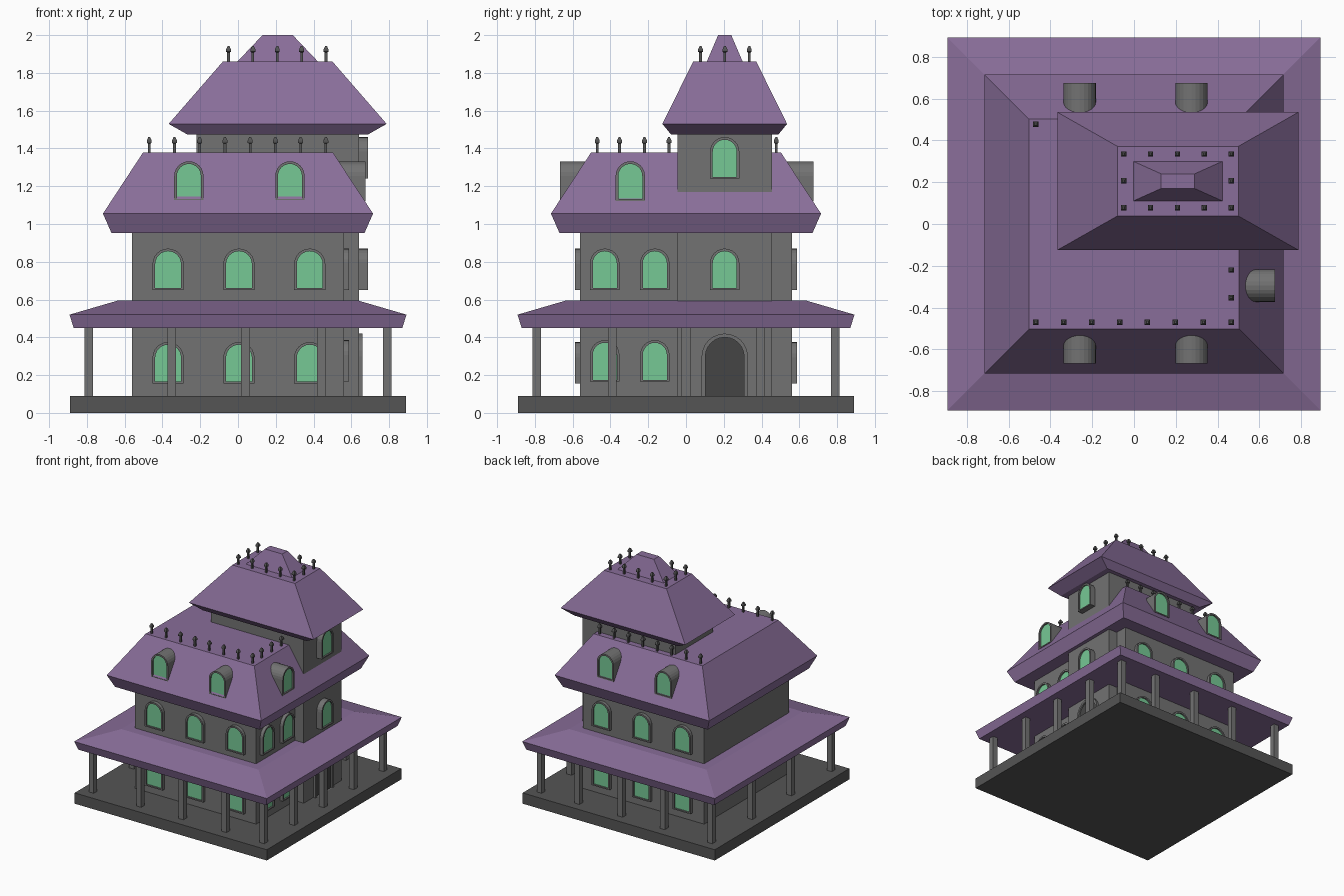
import bpy, bmesh
from math import pi, sin, cos

if "Cube" in bpy.data.objects:
    bpy.data.objects.remove(bpy.data.objects["Cube"])


def material(name, rgb):
    m = bpy.data.materials.new(name)
    m.diffuse_color = (*rgb, 1)
    m.use_nodes = True
    m.node_tree.nodes["Principled BSDF"].inputs["Base Color"].default_value = m.diffuse_color
    return m


PURPLE = material("roof_purple", (0.25, 0.155, 0.32))
GREEN = material("glass_green", (0.18, 0.58, 0.30))
DARK = material("door_dark", (0.06, 0.06, 0.06))
BASE = material("base_grey", (0.09, 0.09, 0.09))
WALL = material("wall_grey", (0.17, 0.17, 0.17))


def finish(bm, name, mat=None):
    bmesh.ops.recalc_face_normals(bm, faces=bm.faces)
    me = bpy.data.meshes.new(name)
    bm.to_mesh(me)
    bm.free()
    ob = bpy.data.objects.new(name, me)
    bpy.context.collection.objects.link(ob)
    if mat:
        me.materials.append(mat)
    return ob


def loft(name, loops, mat=None):
    """Closed solid through matching loops of points."""
    bm = bmesh.new()
    rings = [[bm.verts.new(p) for p in loop] for loop in loops]
    n = len(rings[0])
    for a, b in zip(rings, rings[1:]):
        for i in range(n):
            j = (i + 1) % n
            bm.faces.new((a[i], a[j], b[j], b[i]))
    bm.faces.new(rings[0])
    bm.faces.new(rings[-1])
    return finish(bm, name, mat)


def rect(cx, cy, hx, hy, z):
    return [(cx + sx * hx, cy + sy * hy, z)
            for sx, sy in ((-1, -1), (1, -1), (1, 1), (-1, 1))]


def stack(name, cx, cy, levels, mat=None):
    """Rectangular tiers: (half_x, half_y, z)."""
    return loft(name, [rect(cx, cy, *lv) for lv in levels], mat)


def arch(r, h, y, z0=0.0, n=12):
    pts = [(-r, y, z0), (r, y, z0)]
    return pts + [(r * cos(pi * i / n), y, h - r + r * sin(pi * i / n)) for i in range(n + 1)]


def opening(name, loc, side, w=0.165, h=0.22, depth=0.05, rim=0.014,
            sill=0.01, inset=0.012, pane=GREEN):
    """Arched frame with recessed pane; front face lies at loc."""
    bm = bmesh.new()
    outer, inner = w / 2, w / 2 - rim
    loops = [arch(outer, h, depth), arch(outer, h, 0),
             arch(inner, h - rim, 0, sill), arch(inner, h - rim, inset, sill)]
    rings = [[bm.verts.new(p) for p in lp] for lp in loops]
    n = len(rings[0])
    for a, b in zip(rings, rings[1:]):
        for i in range(n):
            j = (i + 1) % n
            bm.faces.new((a[i], a[j], b[j], b[i]))
    bm.faces.new(rings[0])
    bm.faces.new(rings[-1]).material_index = 1
    ob = finish(bm, name, WALL)
    ob.data.materials.append(pane)
    ob.location = loc
    ob.rotation_euler.z = {"front": 0, "right": pi / 2, "back": pi}[side]


# Base and walls
TX, TY = 0.21, 0.205
stack("porch_floor", 0, 0, [(0.89, 0.89, 0), (0.89, 0.89, 0.09)], BASE)
stack("main_walls", 0, 0, [(0.56, 0.56, 0.08), (0.56, 0.56, 0.97)], WALL)
stack("tower_walls", TX, TY, [(0.43, 0.25, 0.08), (0.43, 0.25, 1.49)], WALL)

# Roofs
stack("porch_roof", 0, 0, [(0.87, 0.87, 0.45), (0.892, 0.892, 0.52), (0.635, 0.635, 0.595)], PURPLE)
stack("main_roof", 0, 0, [(0.67, 0.67, 0.953), (0.715, 0.715, 1.055), (0.503, 0.503, 1.378)], PURPLE)
stack("tower_roof", TX, TY, [(0.48, 0.285, 1.475), (0.577, 0.33, 1.53), (0.29, 0.167, 1.86)], PURPLE)
stack("tower_cap", TX, TY, [(0.218, 0.097, 1.855), (0.08, 0.035, 2.0)], PURPLE)

# Porch columns around the edge
front_x = (-0.79, -0.35, 0.04, 0.44, 0.79)
spots = [(x, s * 0.79) for x in front_x for s in (-1, 1)]
spots += [(0.79, y) for y in (-0.39, 0.0, 0.395)]
spots += [(-0.79, y) for y in (-0.26, 0.26)]
for x, y in spots:
    stack("porch_column", x, y, [(0.023, 0.023, 0.08), (0.023, 0.023, 0.46)], WALL)

# Windows on front, back and right walls, two floors
for z in (0.155, 0.65):
    for x in (-0.37, 0.005, 0.38):
        opening("front_window", (x, -0.588, z), "front")
        opening("back_window", (x, 0.588, z), "back")
    for y in (-0.43, -0.165):
        opening("right_window", (0.588, y, z + (0.01 if z < 0.5 else 0)), "right", w=0.155)
for z in (0.65, 1.24):
    opening("tower_window", (0.688, TY, z), "right", w=0.155, depth=0.07)
opening("front_door", (0.66, TY, 0.09), "right", w=0.245, h=0.33, rim=0.02, sill=0.0, pane=DARK)

# Barrel dormers in the main roof
for x in (-0.26, 0.275):
    opening("front_dormer", (x, -0.668, 1.122), "front", w=0.155, h=0.21, depth=0.22)
    opening("back_dormer", (x, 0.675, 1.122), "back", w=0.155, h=0.21, depth=0.22)
opening("right_dormer", (0.675, -0.295, 1.122), "right", w=0.155, h=0.21, depth=0.22)

# Roof finials
def finial(x, y, z):
    prof = ((0.007, -0.01), (0.007, 0.048), (0.013, 0.052), (0.013, 0.064), (0.005, 0.082))
    stack("finial", x, y, [(r, r, z + h) for r, h in prof], BASE)


for i in range(8):
    x = -0.47 + i * 0.1336
    finial(x, -0.47, 1.378)
    finial(x, 0.478, 1.378)
for y in (-0.352, -0.22, -0.09):
    finial(0.465, y, 1.378)
for i in range(5):
    for j in range(3):
        if i in (0, 4) or j != 1:
            finial(-0.05 + i * 0.129, 0.077 + j * 0.129, 1.86)
